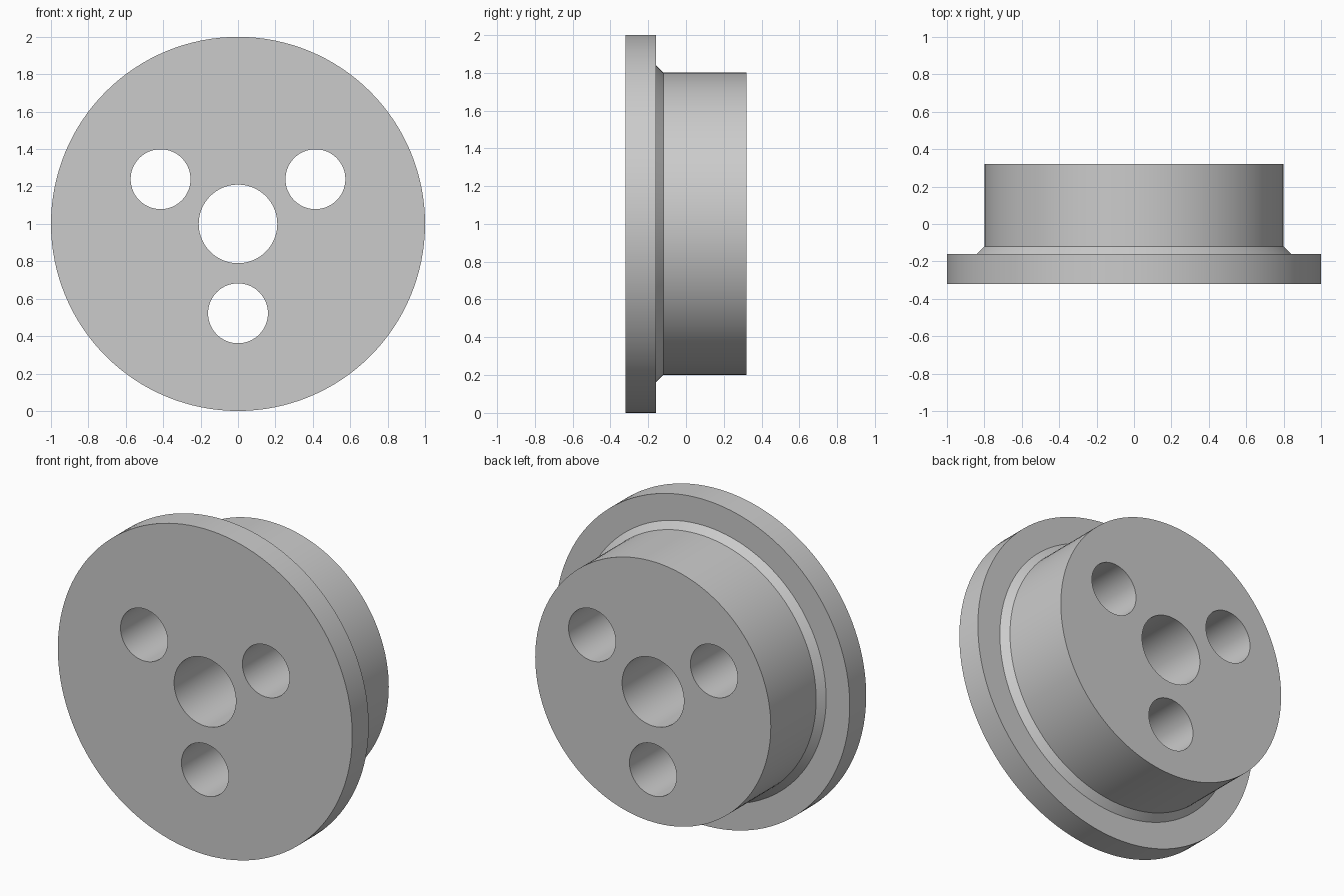
import bpy
import math
from mathutils import Matrix, Vector

if "Cube" in bpy.data.objects:
    bpy.data.objects.remove(bpy.data.objects["Cube"], do_unlink=True)

import bmesh

SIDES = 128
CENTRE_Z = 1.0

grey = bpy.data.materials.new("plain grey")
grey.use_nodes = True
colour = (0.6, 0.6, 0.6, 1)
grey.diffuse_color = colour
grey.node_tree.nodes["Principled BSDF"].inputs["Base Color"].default_value = colour


def turned_solid(name, profile, x=0.0, z=CENTRE_Z):
    """Closed solid turned around a front-to-back axis; profile is (y, radius)."""
    bm = bmesh.new()
    rings = []
    for y, r in profile:
        ring = []
        for i in range(SIDES):
            a = 2 * math.pi * i / SIDES
            ring.append(bm.verts.new((x + r * math.cos(a), y, z + r * math.sin(a))))
        rings.append(ring)
    for a, b in zip(rings, rings[1:]):
        for i in range(SIDES):
            j = (i + 1) % SIDES
            bm.faces.new((a[i], a[j], b[j], b[i]))
    bm.faces.new(rings[0])
    bm.faces.new(rings[-1])
    bmesh.ops.recalc_face_normals(bm, faces=bm.faces)
    mesh = bpy.data.meshes.new(name)
    bm.to_mesh(mesh)
    bm.free()
    mesh.materials.append(grey)
    obj = bpy.data.objects.new(name, mesh)
    bpy.context.collection.objects.link(obj)
    return obj


# Wide flange, chamfered shoulder and drum
hub = turned_solid("flanged_hub", [
    (-0.32, 1.0), (-0.16, 1.0), (-0.16, 0.84), (-0.12, 0.8), (0.32, 0.8)])

# Central bore and three bolt holes
holes = [("bore_cutter", 0.21, 0.0, 0.0)]
for n, degrees in enumerate((30, 150, 270)):
    a = math.radians(degrees)
    holes.append((f"bolt_hole_cutter_{n + 1}", 0.16,
                  0.478 * math.cos(a), 0.478 * math.sin(a)))

cutters = []
for name, radius, x, dz in holes:
    cutter = turned_solid(name, [(-0.5, radius), (0.5, radius)], x, CENTRE_Z + dz)
    cutter.hide_render = True
    cutters.append(cutter)
    mod = hub.modifiers.new(name, 'BOOLEAN')
    mod.operation = 'DIFFERENCE'
    mod.solver = 'EXACT'
    mod.object = cutter

# Bake the holes, then drop the cutters
bpy.context.view_layer.objects.active = hub
hub.select_set(True)
for mod in list(hub.modifiers):
    bpy.ops.object.modifier_apply(modifier=mod.name)
for cutter in cutters:
    bpy.data.objects.remove(cutter, do_unlink=True)

bpy.ops.object.shade_smooth_by_angle(angle=math.radians(30))
